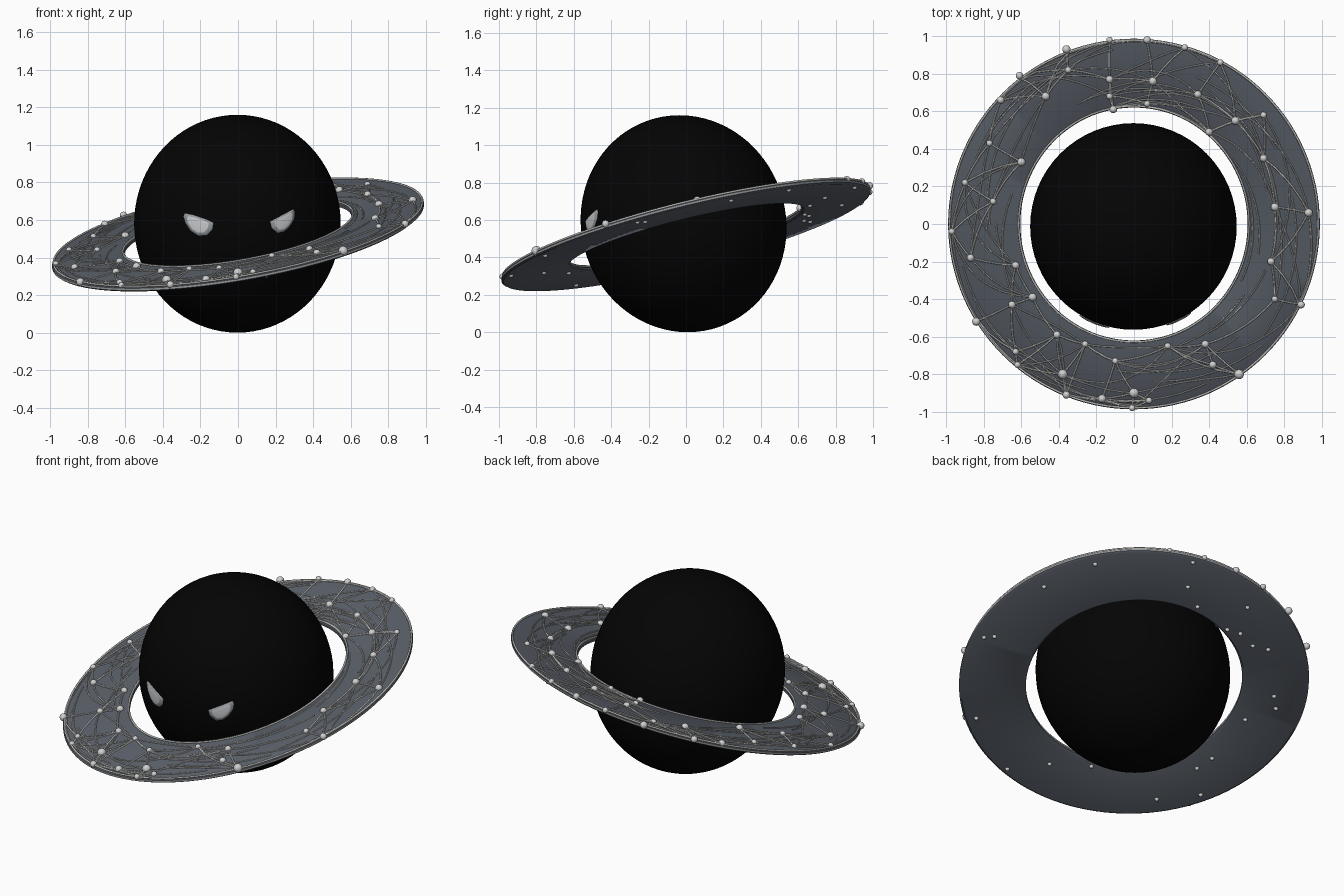
import bpy, bmesh, math, random
from mathutils import Vector

if "Cube" in bpy.data.objects:
    bpy.data.objects.remove(bpy.data.objects["Cube"])
random.seed(4)

def mat(name, c):
    m = bpy.data.materials.new(name)
    m.diffuse_color = (*c, 1)
    m.use_nodes = True
    m.node_tree.nodes["Principled BSDF"].inputs["Base Color"].default_value = m.diffuse_color
    return m

BLACK = mat("body black", (0.0012, 0.0012, 0.0012))
SLATE = mat("ring slate", (0.105, 0.12, 0.145))
STRAND = mat("strand silver", (0.50, 0.50, 0.49))
RIM = mat("rim grey", (0.30, 0.31, 0.32))
PEARL = mat("bead pearl", (0.62, 0.63, 0.62))
EYE = mat("eye grey", (0.30, 0.32, 0.34))
GLINT = mat("eye highlight", (0.58, 0.60, 0.61))

def finish(name, bm, mats, smooth=True):
    bmesh.ops.recalc_face_normals(bm, faces=bm.faces)
    me = bpy.data.meshes.new(name)
    bm.to_mesh(me)
    bm.free()
    for m in mats:
        me.materials.append(m)
    ob = bpy.data.objects.new(name, me)
    bpy.context.collection.objects.link(ob)
    if smooth:
        me.shade_smooth()
    return ob

# Ring plane: everything on the ring is laid out in top view, then lifted to this tilt
def plane_z(x, y):
    return 0.519 + 0.166 * x + 0.241 * y

# Body: slightly tall ball whose top leans forward
RX, RZ = 0.55, 0.58
def lean(z):
    return -0.013 - 0.022 * (z - RZ) / RZ

bm = bmesh.new()
bmesh.ops.create_uvsphere(bm, u_segments=64, v_segments=40, radius=1)
for v in bm.verts:
    z = RZ + v.co.z * RZ
    v.co = (v.co.x * RX - 0.003, v.co.y * RX + lean(z), z)
finish("body", bm, [BLACK])

# Eyes: slanted almond plates following the body surface
def on_body(x, z, lift):
    t = (z - RZ) / RZ
    y = -RX * math.sqrt(max(0, 1 - t * t - ((x + 0.003) / RX) ** 2))
    p = Vector((x, y + lean(z), z))
    n = Vector((x / RX ** 2, y / RX ** 2, (z - RZ) / RZ ** 2)).normalized()
    return p + n * lift

def eye(name, outline):
    bm = bmesh.new()
    pts = []
    for i, a in enumerate(outline):          # subdivide the outline
        b = outline[(i + 1) % len(outline)]
        pts += [(a[0] + (b[0] - a[0]) * k / 3, a[1] + (b[1] - a[1]) * k / 3) for k in range(3)]
    cx = sum(p[0] for p in pts) / len(pts)
    cz = sum(p[1] for p in pts) / len(pts)
    rings = []
    for s, lift in ((1, 0.001), (0.95, 0.006), (0.72, 0.008), (0.5, 0.009), (0.25, 0.009)):
        rings.append([bm.verts.new(on_body(cx + (x - cx) * s, cz + (z - cz) * s, lift)) for x, z in pts])
    n = len(pts)
    for k in range(4):
        for i in range(n):
            j = (i + 1) % n
            f = bm.faces.new((rings[k][i], rings[k][j], rings[k + 1][j], rings[k + 1][i]))
            f.material_index = 1 if k > 1 else 0
    bm.faces.new(rings[-1]).material_index = 1
    finish(name, bm, [EYE, GLINT])

eye("left_eye", [(-0.282, 0.636), (-0.24, 0.628), (-0.17, 0.605), (-0.13, 0.585), (-0.135, 0.55),
                 (-0.165, 0.518), (-0.21, 0.515), (-0.25, 0.54), (-0.28, 0.585), (-0.29, 0.62)])
eye("right_eye", [(0.294, 0.658), (0.26, 0.64), (0.20, 0.608), (0.17, 0.592), (0.178, 0.558),
                  (0.21, 0.53), (0.245, 0.538), (0.275, 0.565), (0.298, 0.605), (0.302, 0.64)])

# Ring: flat tilted band with softened edges
HALF = 0.014
profile = [(0, -0.006), (0.03, -HALF), (0.97, -HALF), (1, -0.006), (1, 0.006), (0.97, HALF), (0.03, HALF), (0, 0.006)]
def ring_xy(t, a):
    x = (0.605 + t * 0.385) * math.cos(a)
    y = (0.620 + t * 0.367) * math.sin(a)
    return x, y

bm = bmesh.new()
N = 120
loops = []
for i in range(N):
    loop = []
    for t, h in profile:
        x, y = ring_xy(t, 2 * math.pi * i / N)
        loop.append(bm.verts.new((x, y, plane_z(x, y) + h)))
    loops.append(loop)
for i in range(N):
    A, B = loops[i], loops[(i + 1) % N]
    for k in range(8):
        j = (k + 1) % 8
        bm.faces.new((A[k], B[k], B[j], A[j])).material_index = 1 if k == 3 else 0
ring = finish("ring", bm, [SLATE, RIM], False)
bpy.context.view_layer.objects.active = ring
ring.select_set(True)
bpy.ops.object.shade_smooth_by_angle(angle=math.radians(35))

# Strands: thin tubes lying on the ring
def strands(name, paths, m, radius, cyclic=False):
    cu = bpy.data.curves.new(name, 'CURVE')
    cu.dimensions = '3D'
    cu.bevel_depth = radius
    cu.bevel_resolution = 1
    for path in paths:
        sp = cu.splines.new('POLY')
        sp.points.add(len(path) - 1)
        sp.use_cyclic_u = cyclic
        for p, (x, y) in zip(sp.points, path):
            p.co = (x, y, plane_z(x, y) + HALF + 0.001, 1)
    cu.materials.append(m)
    bpy.context.collection.objects.link(bpy.data.objects.new(name, cu))

strands("rim_strands", [[ring_xy(t, 2 * math.pi * i / N) for i in range(N)] for t in (0.02, 0.98)],
        STRAND, 0.006, True)

# Beads: positions in top view, hundredths of a unit
spots = [(-13, 98), (7, 98), (27, 94), (-36, 93), (-61, 79), (-71, 66), (-77, 43), (-90, 22), (-75, 12),
         (-97, -4), (-87, -18), (-84, -52), (-65, -43), (-63, -68), (-62, -75), (-54, -39), (-38, -80),
         (-36, -91), (-41, -59), (-26, -64), (-10, -73), (0, -90), (8, -94), (-1, -98), (-17, -93),
         (38, -64), (42, -75), (56, -80), (75, -40), (89, -43), (73, -20), (75, 9), (93, 6), (69, 35),
         (69, 58), (54, 55), (34, 69), (10, 76), (-13, 77), (-47, 68), (-13, 68), (7, 64), (-35, 82),
         (-11, 61), (40, 49), (18, -65), (-60, 33), (-63, -22), (46, 86)]
spots = [(x / 100, y / 100) for x, y in spots]
bm = bmesh.new()
for x, y in spots:
    r = random.choice((0.017, 0.02, 0.022))
    if (x, y) in ((0.56, -0.8), (0, -0.9), (-0.38, -0.8)):
        r = 0.026
    c = Vector((x, y, plane_z(x, y) + HALF + 0.002))
    g = bmesh.ops.create_uvsphere(bm, u_segments=14, v_segments=8, radius=r)
    bmesh.ops.translate(bm, vec=c, verts=g['verts'])
# small beads poking through the underside
for i in range(24):
    x, y = ring_xy(random.uniform(0.08, 0.92), random.uniform(0, 2 * math.pi))
    g = bmesh.ops.create_uvsphere(bm, u_segments=10, v_segments=6, radius=0.013)
    bmesh.ops.translate(bm, vec=(x, y, plane_z(x, y) - HALF), verts=g['verts'])
finish("beads", bm, [PEARL])

# Web between beads: short links to neighbours and longer sweeping arcs
def arc(p, q, bow=0.0):
    a, b = math.atan2(p[1], p[0]), math.atan2(q[1], q[0])
    d = (b - a + math.pi) % (2 * math.pi) - math.pi
    ra, rb = math.hypot(*p), math.hypot(*q)
    n = max(3, int(abs(d) * 14))
    out = []
    for i in range(n + 1):
        t = i / n
        r = ra + (rb - ra) * t + bow * math.sin(math.pi * t)
        r = min(0.975, max(0.63, r))
        out.append((r * math.cos(a + d * t), r * math.sin(a + d * t)))
    return out

links, sweeps, seen = [], [], set()
for i, p in enumerate(spots):
    near = sorted(range(len(spots)), key=lambda j: math.dist(p, spots[j]))
    for j in near[1:4]:
        if (min(i, j), max(i, j)) not in seen:
            seen.add((min(i, j), max(i, j)))
            links.append(arc(p, spots[j]))
    sweeps.append(arc(p, spots[random.choice(near[7:13])], random.uniform(-0.06, 0.06)))
# long strands following the band all the way round
for i in range(26):
    a, t = 2 * math.pi * i / 26, random.uniform(0.1, 0.9)
    u = min(0.95, max(0.05, t + random.uniform(-0.3, 0.3)))
    sweeps.append(arc(ring_xy(t, a), ring_xy(u, a + random.uniform(0.5, 0.9))))
strands("web_links", links, STRAND, 0.005)
strands("web_sweeps", sweeps, STRAND, 0.004)
